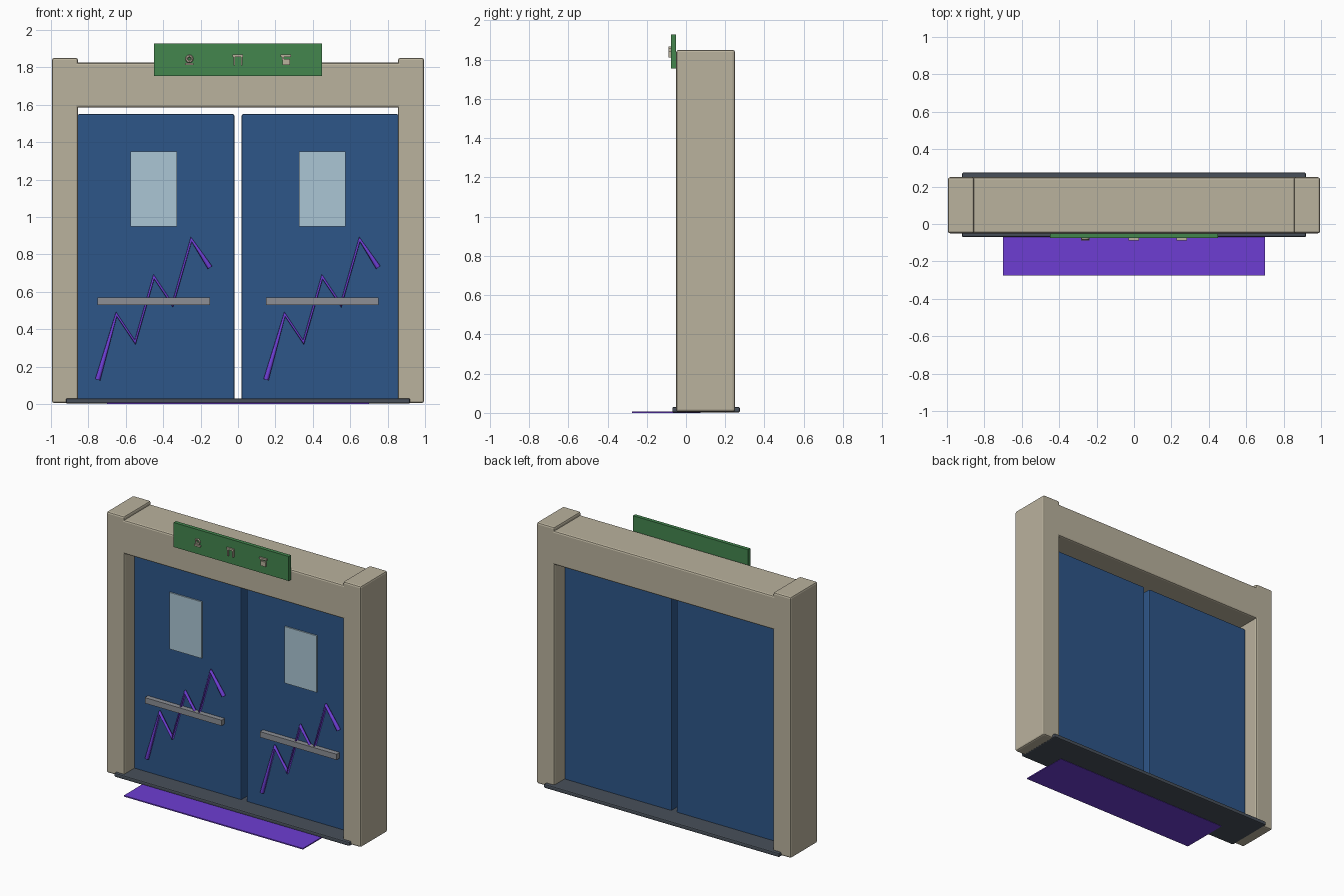
import bpy
import math

cube = bpy.data.objects.get("Cube")
if cube:
    bpy.data.objects.remove(cube, do_unlink=True)


def material(name, rgb):
    mat = bpy.data.materials.new(name)
    mat.use_nodes = True
    colour = (*rgb, 1)
    mat.diffuse_color = colour
    mat.node_tree.nodes["Principled BSDF"].inputs["Base Color"].default_value = colour
    return mat


BEIGE = material("beige wall", (0.49, 0.445, 0.337))
BLUE = material("door blue", (0.027, 0.093, 0.25))
GLASS = material("pale glass", (0.407, 0.565, 0.665))
PURPLE = material("purple", (0.153, 0.047, 0.645))
GREEN = material("sign green", (0.056, 0.238, 0.076))
STEEL = material("steel grey", (0.266, 0.275, 0.301))
DARK = material("dark sill", (0.065, 0.08, 0.102))


def box(name, x, y, z, mat, bevel=0):
    """Box from (min, max) ranges, with an optional chamfer."""
    ranges = (x, y, z)
    bpy.ops.mesh.primitive_cube_add(size=1, location=[sum(r) / 2 for r in ranges])
    ob = bpy.context.object
    ob.name = name
    ob.scale = [r[1] - r[0] for r in ranges]
    bpy.ops.object.transform_apply(location=False, rotation=False, scale=True)
    ob.data.materials.append(mat)
    if bevel:
        mod = ob.modifiers.new("Bevel", "BEVEL")
        mod.width = bevel
        mod.segments = 2
    return ob


def zigzag(name, centre, mat):
    """Bent rod climbing across a door; corners pinch like a folded tube."""
    curve = bpy.data.curves.new(name, "CURVE")
    curve.dimensions = "3D"
    curve.bevel_depth = 0.014
    curve.bevel_resolution = 2
    curve.use_fill_caps = True
    spline = curve.splines.new("POLY")
    spline.points.add(6)
    for i, p in enumerate(spline.points):
        height = 0.13 + 0.1 * i + (0.25 if i % 2 else 0)
        p.co = (centre - 0.3 + 0.1 * i, 0.055, height, 1)
    ob = bpy.data.objects.new(name, curve)
    bpy.context.collection.objects.link(ob)
    curve.materials.append(mat)


# Frame
for side, s in (("right", -1), ("left", 1)):
    box(side + "_post", sorted((s * 0.855, s * 0.995)), (-0.05, 0.25), (0.005, 1.85), BEIGE, 0.012)
box("lintel", (-0.9, 0.9), (-0.05, 0.25), (1.585, 1.825), BEIGE, 0.012)

# Sill and floor mat
box("sill", (-0.92, 0.92), (-0.07, 0.275), (0.002, 0.03), DARK, 0.008)
box("floor_mat", (-0.7, 0.7), (-0.275, 0.075), (0, 0.008), PURPLE)

# Doors with window, push bar and zigzag rod
for side, s in (("right", -1), ("left", 1)):
    mid = s * 0.45
    box(side + "_door", sorted((s * 0.02, s * 0.857)), (0.065, 0.135), (0.01, 1.55), BLUE, 0.008)
    box(side + "_window", (mid - 0.125, mid + 0.125), (0.056, 0.0655), (0.95, 1.35), GLASS)
    box(side + "_push_bar", (mid - 0.3, mid + 0.3), (0.03, 0.067), (0.53, 0.57), STEEL)
    zigzag(side + "_zigzag", mid, PURPLE)

# Sign board with three small raised pictograms
box("sign_board", (-0.45, 0.45), (-0.076, -0.05), (1.755, 1.928), GREEN)
RELIEF = (-0.088, -0.075)

bpy.ops.mesh.primitive_torus_add(location=(-0.26, -0.079, 1.846), rotation=(math.pi / 2, 0, 0),
                                 major_radius=0.015, minor_radius=0.007,
                                 major_segments=12, minor_segments=6)
bpy.context.object.name = "pictogram_ring"
bpy.context.object.data.materials.append(BEIGE)
box("pictogram_ring_base", (-0.283, -0.237), RELIEF, (1.812, 1.824), BEIGE)

box("pictogram_arch_top", (-0.03, 0.027), RELIEF, (1.856, 1.868), BEIGE)
for x in (-0.025, 0.015):
    box("pictogram_arch_leg", (x, x + 0.009), RELIEF, (1.81, 1.857), BEIGE)

box("pictogram_panel_top", (0.227, 0.283), RELIEF, (1.856, 1.868), BEIGE)
box("pictogram_panel_body", (0.238, 0.278), RELIEF, (1.812, 1.845), BEIGE)
box("pictogram_panel_stem", (0.236, 0.245), RELIEF, (1.84, 1.858), BEIGE)
